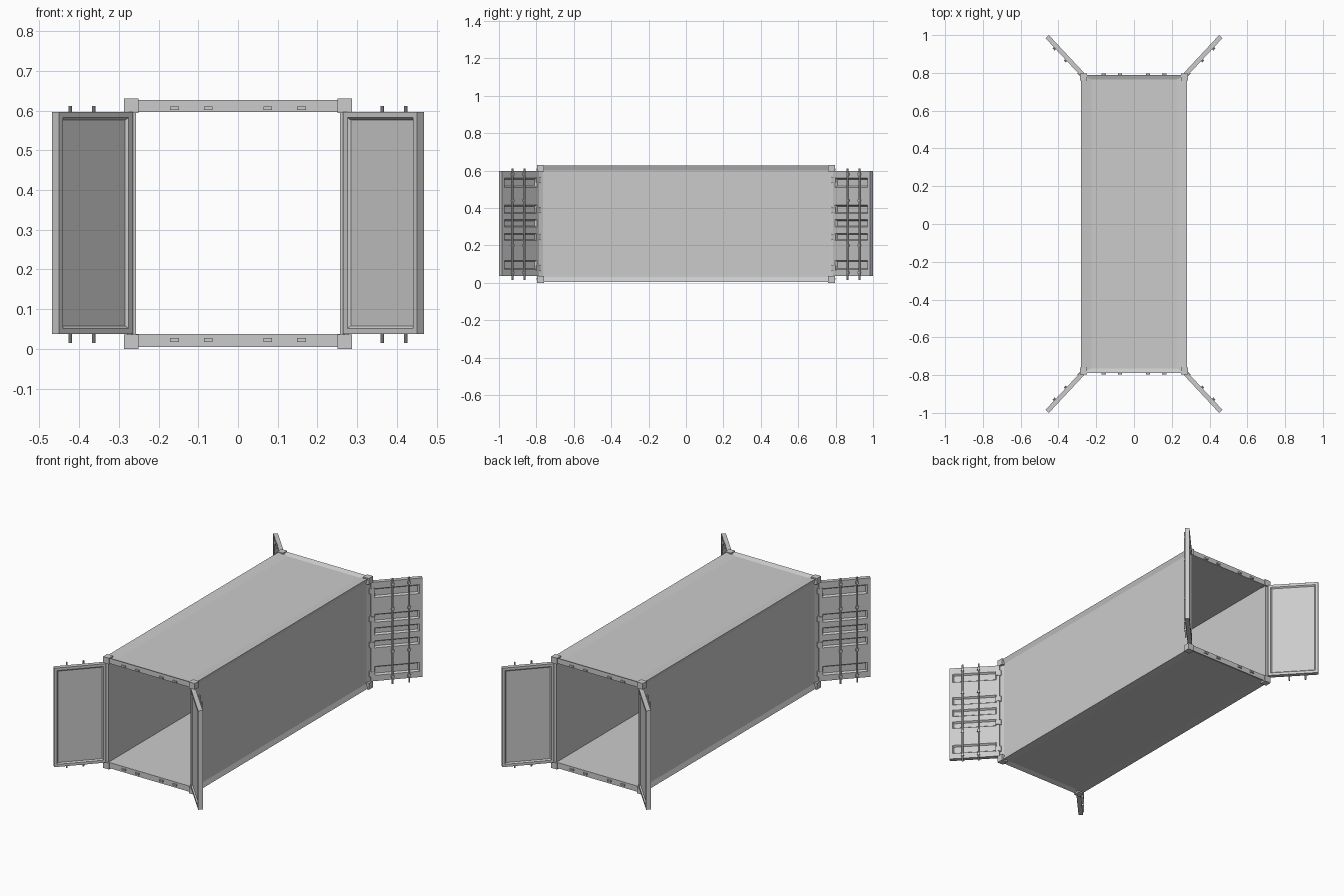
import bpy, bmesh, math
from mathutils import Matrix, Vector

if "Cube" in bpy.data.objects:
    bpy.data.objects.remove(bpy.data.objects["Cube"], do_unlink=True)

# One plain painted-steel colour
steel = bpy.data.materials.new("light grey steel")
steel.use_nodes = True
steel.diffuse_color = (0.6, 0.6, 0.6, 1)
steel.node_tree.nodes["Principled BSDF"].inputs["Base Color"].default_value = (0.6, 0.6, 0.6, 1)


def box(bm, lo, hi):
    lo, hi = Vector(lo), Vector(hi)
    m = Matrix.Translation((lo + hi) / 2) @ Matrix.Diagonal((*(hi - lo), 1))
    bmesh.ops.create_cube(bm, size=1, matrix=m)


def rod(bm, x, y, z0, z1, r):
    bmesh.ops.create_cone(bm, cap_ends=True, segments=10, radius1=r, radius2=r, depth=z1 - z0,
                          matrix=Matrix.Translation((x, y, (z0 + z1) / 2)))


def finish(name, bm, matrix=None):
    if matrix:
        bm.transform(matrix)
    bmesh.ops.recalc_face_normals(bm, faces=bm.faces)
    mesh = bpy.data.meshes.new(name)
    bm.to_mesh(mesh)
    bm.free()
    mesh.materials.append(steel)
    ob = bpy.data.objects.new(name, mesh)
    bpy.context.collection.objects.link(ob)
    return ob


def facing(bm, normal):
    bm.normal_update()
    return [f for f in bm.faces if f.normal.dot(Vector(normal)) > 0.99]


CORNERS = [("front_left", 1, -1), ("front_right", -1, -1), ("back_left", 1, 1), ("back_right", -1, 1)]
BOTTOM, TOP = 0.037, 0.597     # inner floor and ceiling heights
INNER = 0.257                  # half width of the interior

# Body: long box with recessed panels on four sides and an open tunnel through it
bm = bmesh.new()
box(bm, (-0.28, -0.79, 0.005), (0.28, 0.79, 0.627))
sides = {n: facing(bm, n)[0] for n in [(1, 0, 0), (-1, 0, 0), (0, 0, 1), (0, 0, -1)]}
ends = [facing(bm, (0, s, 0))[0] for s in (1, -1)]
for n, face in sides.items():
    bmesh.ops.inset_individual(bm, faces=[face], thickness=0.036, depth=-0.01)
    if n[2]:
        for v in face.verts:
            v.co.x = math.copysign(0.225, v.co.x)
rims = []
for face in ends:
    bmesh.ops.inset_individual(bm, faces=[face], thickness=0.02)
    for v in face.verts:
        v.co.x = math.copysign(INNER, v.co.x)
        v.co.z = TOP if v.co.z > 0.3 else BOTTOM
    rims += list(face.edges)
bmesh.ops.delete(bm, geom=ends, context="FACES_ONLY")
bmesh.ops.bridge_loops(bm, edges=rims)
finish("container_body", bm)

# Corner castings, kept clear of the opening
bm = bmesh.new()
for _, sx, sy in CORNERS:
    for z0, z1 in ((0, 0.036), (0.594, 0.63)):
        xs, ys = sorted((sx * 0.25, sx * 0.287)), sorted((sy * 0.76, sy * 0.797))
        box(bm, (xs[0], ys[0], z0), (xs[1], ys[1], z1))
finish("corner_castings", bm)

# Small rod keepers on the end rails
bm = bmesh.new()
for sy in (-1, 1):
    for x in (-0.16, -0.075, 0.075, 0.16):
        for z in (0.022, 0.606):
            for dx in (-0.008, 0.008):
                box(bm, (x + dx - 0.003, sy * 0.793 - 0.005, z - 0.005),
                    (x + dx + 0.003, sy * 0.793 + 0.005, z + 0.005))
            box(bm, (x - 0.008, sy * 0.795 - 0.003, z - 0.004),
                (x + 0.008, sy * 0.795 + 0.003, z + 0.004))
finish("rod_keepers", bm)

# Doors, built along local +x with the outside face towards local -y
LENGTH, THICK = 0.272, 0.024
GROOVES = [(0.07, 0.12), (0.225, 0.265), (0.298, 0.338), (0.37, 0.415), (0.51, 0.56)]


def door_panel():
    bm = bmesh.new()
    box(bm, (0, -THICK, BOTTOM), (LENGTH, 0, TOP))
    # shallow bevelled panel on the inside
    inside = facing(bm, (0, 1, 0))
    bmesh.ops.inset_individual(bm, faces=inside, thickness=0.021)
    bmesh.ops.inset_individual(bm, faces=inside, thickness=0.009, depth=-0.007)
    # horizontal pressed grooves on the outside
    cuts = [((0, 0, z), (0, 0, 1)) for pair in GROOVES for z in pair]
    cuts += [((x, 0, 0), (1, 0, 0)) for x in (0.018, LENGTH - 0.018)]
    for co, no in cuts:
        outside = facing(bm, (0, -1, 0))
        geom = list({g for f in outside for g in [f, *f.edges, *f.verts]})
        bmesh.ops.bisect_plane(bm, geom=geom, plane_co=co, plane_no=no)
    pressed = []
    for f in facing(bm, (0, -1, 0)):
        c = f.calc_center_median()
        if 0.02 < c.x < LENGTH - 0.02 and any(a < c.z < b for a, b in GROOVES):
            pressed.append(f)
    bmesh.ops.inset_individual(bm, faces=pressed, thickness=0.01, depth=-0.01)
    return bm


def lock_rods():
    bm = bmesh.new()
    y = -THICK - 0.005
    for x in (0.113, 0.2):
        rod(bm, x, y, 0.015, 0.612, 0.0045)
        # guides holding the rod to the door
        for z in (0.055, 0.2, 0.44, 0.58):
            box(bm, (x - 0.008, y - 0.005, z - 0.006), (x + 0.008, -THICK, z + 0.006))
    return bm


def hinges():
    bm = bmesh.new()
    for z in (0.08, 0.245, 0.39, 0.55):
        box(bm, (-0.006, -THICK - 0.004, z - 0.013), (0.022, -THICK + 0.002, z + 0.013))
        rod(bm, -0.003, -THICK + 0.002, z - 0.016, z + 0.016, 0.006)
    return bm


swing = Matrix.Translation((0.265, 0.801, 0)) @ Matrix.Rotation(math.radians(47), 4, "Z")
for corner, sx, sy in CORNERS:
    place = Matrix.Diagonal((sx, sy, 1, 1)) @ swing
    finish("door_" + corner, door_panel(), place)
    finish("lock_rods_" + corner, lock_rods(), place)
    finish("hinges_" + corner, hinges(), place)
